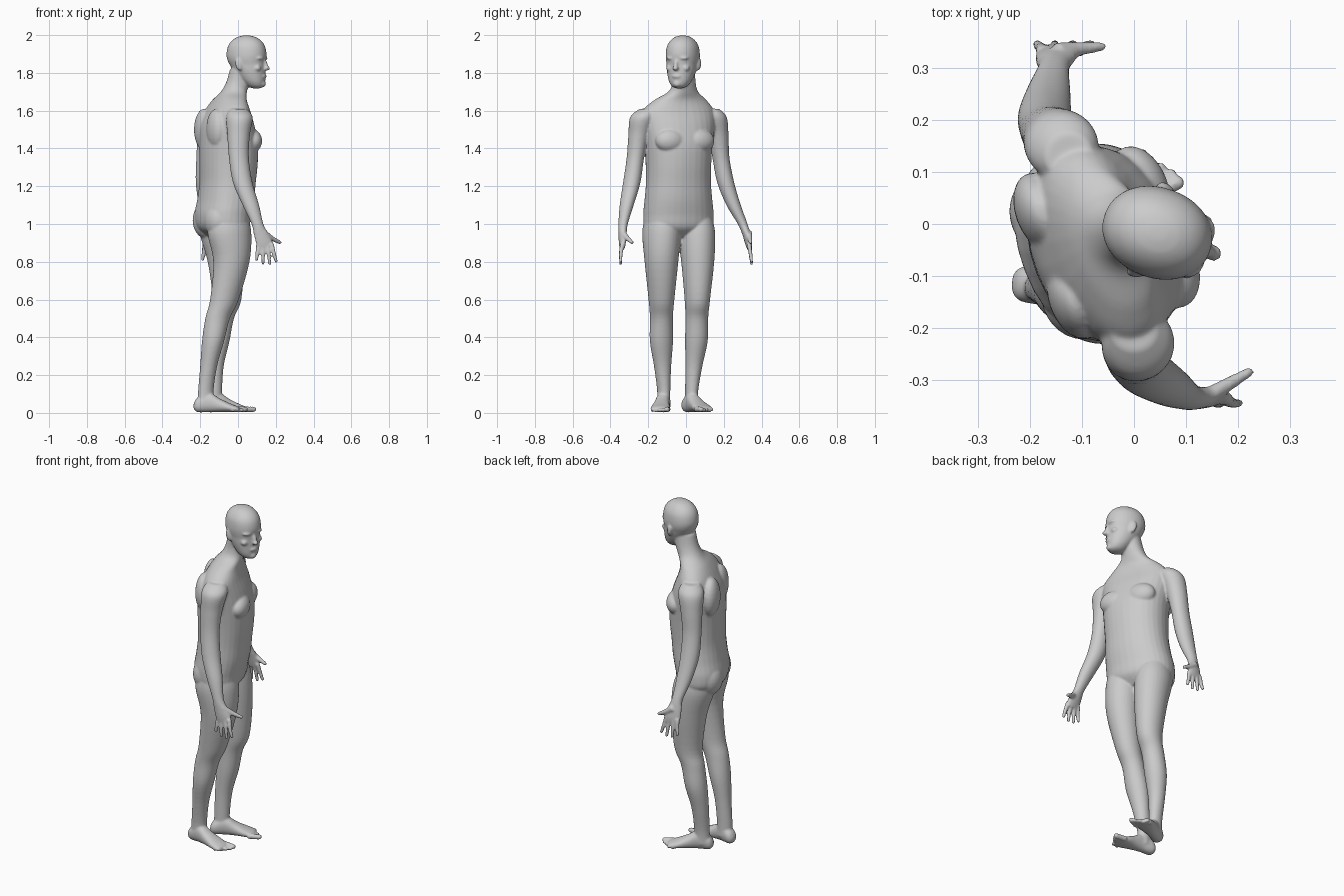
import bpy, bmesh, math
from mathutils import Vector, Matrix

bm = bmesh.new()
UP = Vector((0, 0, 1))


def frame(deg):
    """forward and left-hand directions for a heading"""
    t = math.radians(deg)
    return Vector((math.cos(t), math.sin(t), 0)), Vector((-math.sin(t), math.cos(t), 0))


def smooth_path(keys, n=5):
    k = [Vector(p) for p in keys]
    k = [k[0]] + k + [k[-1]]
    out = []
    for i in range(1, len(k) - 2):
        a, b, c, d = k[i - 1:i + 3]
        for j in range(n):
            t = j / n
            out.append(0.5 * (2 * b + (c - a) * t + (2 * a - 5 * b + 4 * c - d) * t * t
                              + (3 * b - a - 3 * c + d) * t ** 3))
    return out + [k[-1]]


def skin(rings):
    vs = [[bm.verts.new(p) for p in r] for r in rings]
    n = len(vs[0])
    for a, b in zip(vs, vs[1:]):
        for i in range(n):
            bm.faces.new((a[i], a[(i + 1) % n], b[(i + 1) % n], b[i]))
    bm.faces.new(vs[0][::-1])
    bm.faces.new(vs[-1])


def loft(keys, u, v, e=1.0, n=32):
    """keys: x, y, z, half size along u, half size along v"""
    rings = []
    for k in smooth_path(keys):
        ring = []
        for i in range(n):
            t = 2 * math.pi * i / n
            c, s = math.cos(t), math.sin(t)
            ring.append(Vector(k[:3]) + u * max(k[3], .003) * math.copysign(abs(c) ** e, c)
                        + v * max(k[4], .003) * math.copysign(abs(s) ** e, s))
        rings.append(ring)
    skin(rings)


def ball(c, size, deg=0, pitch=0):
    """ellipsoid, size = forward, side, up"""
    m = (Matrix.Translation(c) @ Matrix.Rotation(math.radians(deg), 4, 'Z')
         @ Matrix.Rotation(math.radians(pitch), 4, 'Y') @ Matrix.Diagonal((*size, 1)))
    bmesh.ops.create_uvsphere(bm, u_segments=24, v_segments=14, radius=1, matrix=m)


def digit(pts, r0, r1):
    """tapered round tube with a ball tip"""
    p = [Vector(q) for q in pts]
    q = (p[-1] - p[0]).to_track_quat('Z', 'Y')
    m = len(p) - 1
    loft([(*c, r0 + (r1 - r0) * i / m, r0 + (r1 - r0) * i / m) for i, c in enumerate(p)],
         q @ Vector((1, 0, 0)), q @ Vector((0, 1, 0)), n=12)
    ball(p[-1], (r1, r1, r1))


# torso and neck
F, S = frame(21)
loft([(-.075, -.04, .93, .10, .07), (-.08, -.04, .98, .18, .125), (-.08, -.04, 1.05, .19, .14),
      (-.065, -.04, 1.13, .182, .142), (-.055, -.04, 1.22, .174, .142),
      (-.05, -.04, 1.32, .175, .148), (-.05, -.04, 1.42, .183, .148),
      (-.058, -.04, 1.52, .198, .132), (-.055, -.04, 1.60, .195, .10),
      (-.045, -.03, 1.655, .145, .078), (-.022, -.015, 1.70, .08, .066),
      (.0, -.01, 1.75, .06, .062), (.02, -.012, 1.82, .058, .062)], S, F, .92)
hips, chest = Vector((-.08, -.04, 1.02)), Vector((-.05, -.04, 1.44))
for s in (-1, 1):
    ball(hips - F * .055 + S * s * .085, (.078, .085, .10), 21)      # buttocks
    ball(chest + F * .095 + S * s * .08, (.056, .085, .065), 21)      # chest muscles
    ball(Vector((-.09, -.04, 1.5)) - F * .06 + S * s * .09, (.05, .08, .11), 21)  # shoulder blades

# legs
loft([(-.045, -.13, 1.04, .085, .10), (-.045, -.13, .95, .099, .118), (-.035, -.13, .8, .088, .097),
      (-.072, -.13, .6, .067, .077), (-.108, -.13, .5, .06, .066), (-.132, -.13, .38, .062, .058),
      (-.155, -.124, .25, .046, .045), (-.17, -.118, .12, .034, .042),
      (-.17, -.118, .04, .034, .045)], S, F)
loft([(-.10, .05, 1.04, .085, .10), (-.09, .055, .95, .097, .115), (-.065, .062, .8, .086, .097),
      (-.058, .06, .6, .066, .077), (-.085, .057, .5, .06, .064), (-.105, .055, .38, .06, .06),
      (-.122, .042, .25, .045, .047), (-.125, .03, .12, .034, .042),
      (-.125, .028, .04, .034, .045)], S, F)

# feet: mid heel point, heading, side of the big toe
for heel, deg, inner in (((-.235, -.113, 0), -5, 1), ((-.178, -.003, 0), 25, -1)):
    f, s = frame(deg)
    h = Vector(heel)
    prof = [(.0, .015, .012, .035), (.02, .034, .038, .04), (.08, .036, .052, .055),
            (.14, .042, .036, .04), (.19, .05, .024, .03), (.235, .047, .015, .02),
            (.245, .04, .01, .018)]
    loft([(*(h + f * d + s * inner * -.006 * d / .2 + UP * (z if i == 0 else b + .004)), a, b)
          for i, (d, a, b, z) in enumerate(prof)], s, UP, .9)
    for i in range(5):
        side = inner * (.036 - .0205 * i)
        r = .015 if i == 0 else .0105
        reach = .287 - .004 * i - .003 * i * i
        base = h + s * side + UP * (r + .004)
        digit([base + f * .21, base + f * (reach - r)], r, r * .95)

# arms and palms: x, y, z, thickness, depth
FA, SA = frame(10)
right_arm = [(.0, -.20, 1.61, .045, .045), (.008, -.228, 1.565, .068, .07),
             (.003, -.25, 1.47, .055, .06), (.005, -.268, 1.35, .046, .053),
             (.025, -.287, 1.22, .046, .052), (.068, -.314, 1.1, .037, .044),
             (.103, -.333, 1.0, .025, .032), (.122, -.336, .95, .021, .040),
             (.14, -.337, .90, .017, .046), (.146, -.338, .87, .012, .042)]
left_arm = [(-.125, .13, 1.61, .045, .045), (-.138, .15, 1.565, .066, .07),
            (-.155, .17, 1.47, .055, .06), (-.168, .185, 1.35, .045, .053),
            (-.172, .21, 1.22, .045, .052), (-.165, .252, 1.1, .038, .043),
            (-.155, .30, 1.0, .026, .031), (-.15, .318, .95, .021, .040),
            (-.145, .33, .90, .017, .046), (-.139, .335, .87, .012, .042)]
loft(right_arm, SA, FA)
loft(left_arm, SA, FA)

# fingers and thumbs
for dx, y0, y1, sgn, ty in ((0, -.337, -.345, -1, -.285), (-.285, .333, .347, 1, .342)):
    for bx, tx, tz in ((.108, .098, .812), (.131, .133, .793), (.155, .168, .79), (.178, .202, .803)):
        digit([(bx + dx, y0, .895), ((bx + tx) / 2 + dx, y0 + sgn * .008, .845),
               (tx + dx, y1, tz)], .0125, .009)
    ym = (y0 + ty) / 2
    digit([(.135 + dx, y0, .955), (.178 + dx, ym, .925), (.222 + dx, ty, .902)], .018, .010)

# head
FH, SH = frame(-20)
hc = Vector((.045, -.017, 0))
loft([(*(hc + FH * o + UP * z), a, b) for z, o, a, b in
      ((1.998, 0, .012, .015), (1.99, 0, .04, .048), (1.97, 0, .064, .08), (1.94, 0, .081, .10),
       (1.9, 0, .087, .108), (1.87, .001, .086, .104), (1.845, .006, .081, .097),
       (1.815, .016, .077, .087), (1.78, .03, .068, .073), (1.75, .043, .056, .058),
       (1.728, .052, .038, .042), (1.718, .055, .016, .02))], SH, FH, .96)


def on_head(fwd, side, z):
    return hc + FH * fwd + SH * side + UP * z


ball(on_head(.108, 0, 1.845), (.011, .011, .035), -20, -18)       # nose bridge
ball(on_head(.114, 0, 1.824), (.018, .016, .012), -20)            # nose tip
ball(on_head(.098, 0, 1.782), (.013, .025, .012), -20)            # mouth
ball(on_head(.090, 0, 1.742), (.018, .022, .018), -20)            # chin
for s in (-1, 1):
    ball(on_head(.088, s * .036, 1.878), (.018, .028, .008), -20 + s * 18)   # brow
    ball(on_head(.075, s * .045, 1.825), (.022, .02, .018), -20 + s * 25)    # cheek
    ball(on_head(-.012, s * .084, 1.845), (.02, .011, .034), -20 - s * 20, -12)  # ear

# fuse everything into one smooth skin
mesh = bpy.data.meshes.new("human_figure")
bmesh.ops.recalc_face_normals(bm, faces=bm.faces)
bm.to_mesh(mesh)
bm.free()
body = bpy.data.objects.new("human_figure", mesh)
bpy.context.collection.objects.link(body)
bpy.context.view_layer.objects.active = body
body.select_set(True)
rm = body.modifiers.new("fuse", 'REMESH')
rm.mode = 'VOXEL'
rm.voxel_size = .0055
rm.use_smooth_shade = True
sm = body.modifiers.new("soften", 'SMOOTH')
sm.factor = .5
sm.iterations = 7
bpy.ops.object.shade_smooth()
